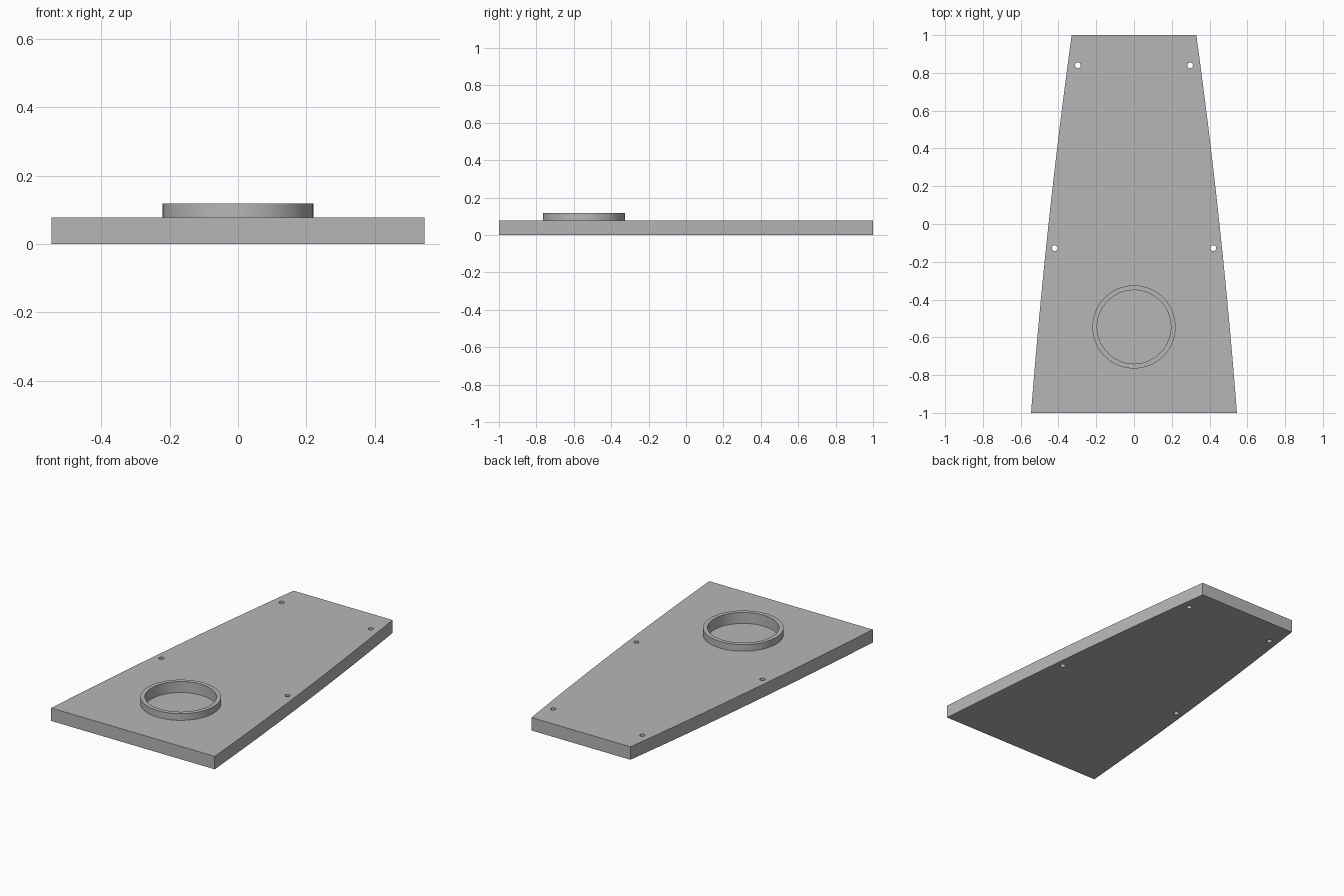
import bpy
import bmesh
import math

cube = bpy.data.objects.get("Cube")
if cube:
    bpy.data.objects.remove(cube)

PLATE_TOP, RING_TOP, POCKET_FLOOR = 0.078, 0.118, 0.052
RING_Y, RING_OUTER, RING_INNER = -0.545, 0.22, 0.195

grey = bpy.data.materials.new("plain_grey")
grey.use_nodes = True
colour = (0.47, 0.47, 0.47, 1)
grey.diffuse_color = colour
grey.node_tree.nodes["Principled BSDF"].inputs["Base Color"].default_value = colour


def prism(name, outline, z0, z1):
    """Closed solid from a flat outline."""
    bm = bmesh.new()
    base = bm.faces.new([bm.verts.new((x, y, z0)) for x, y in outline])
    top = bmesh.ops.extrude_face_region(bm, geom=[base])["geom"]
    verts = [v for v in top if isinstance(v, bmesh.types.BMVert)]
    bmesh.ops.translate(bm, verts=verts, vec=(0, 0, z1 - z0))
    bmesh.ops.recalc_face_normals(bm, faces=bm.faces)
    mesh = bpy.data.meshes.new(name)
    bm.to_mesh(mesh)
    bm.free()
    mesh.materials.append(grey)
    obj = bpy.data.objects.new(name, mesh)
    bpy.context.collection.objects.link(obj)
    return obj


def circle(x, y, radius, sides):
    angles = [2 * math.pi * i / sides for i in range(sides)]
    return [(x + radius * math.cos(a), y + radius * math.sin(a)) for a in angles]


def cut(target, cutter):
    bpy.context.view_layer.objects.active = target
    mod = target.modifiers.new("cut", "BOOLEAN")
    mod.operation, mod.solver, mod.object = "DIFFERENCE", "EXACT", cutter
    bpy.ops.object.modifier_apply(modifier=mod.name)
    bpy.data.objects.remove(cutter)


def half_width(y):
    """Taper with a slight outward bow."""
    return 0.4375 - 0.1075 * y + 0.015 * (1 - y * y)


# Tapered plate with bowed sides
steps = 24
ys = [-1 + 2 * i / steps for i in range(steps + 1)]
outline = [(half_width(y), y) for y in ys] + [(-half_width(y), y) for y in reversed(ys)]
plate = prism("base_plate", outline, 0, PLATE_TOP)

# Screw holes right through, mirrored left and right
for x, y in ((0.297, 0.84), (0.42, -0.128)):
    for side in (-1, 1):
        cut(plate, prism("hole_cutter", circle(side * x, y, 0.015, 24), -0.1, 0.2))

# Round pocket inside the ring
cut(plate, prism("pocket_cutter", circle(0, RING_Y, RING_INNER, 96), POCKET_FLOOR, 0.2))

# Raised ring
ring = prism("raised_ring", circle(0, RING_Y, RING_OUTER, 96), PLATE_TOP, RING_TOP)
cut(ring, prism("bore_cutter", circle(0, RING_Y, RING_INNER, 96), 0, 0.2))

# Smooth the curved walls, keep the rims sharp
for obj in (plate, ring):
    bpy.ops.object.select_all(action="DESELECT")
    obj.select_set(True)
    bpy.context.view_layer.objects.active = obj
    bpy.ops.object.shade_smooth_by_angle(angle=math.radians(30))
